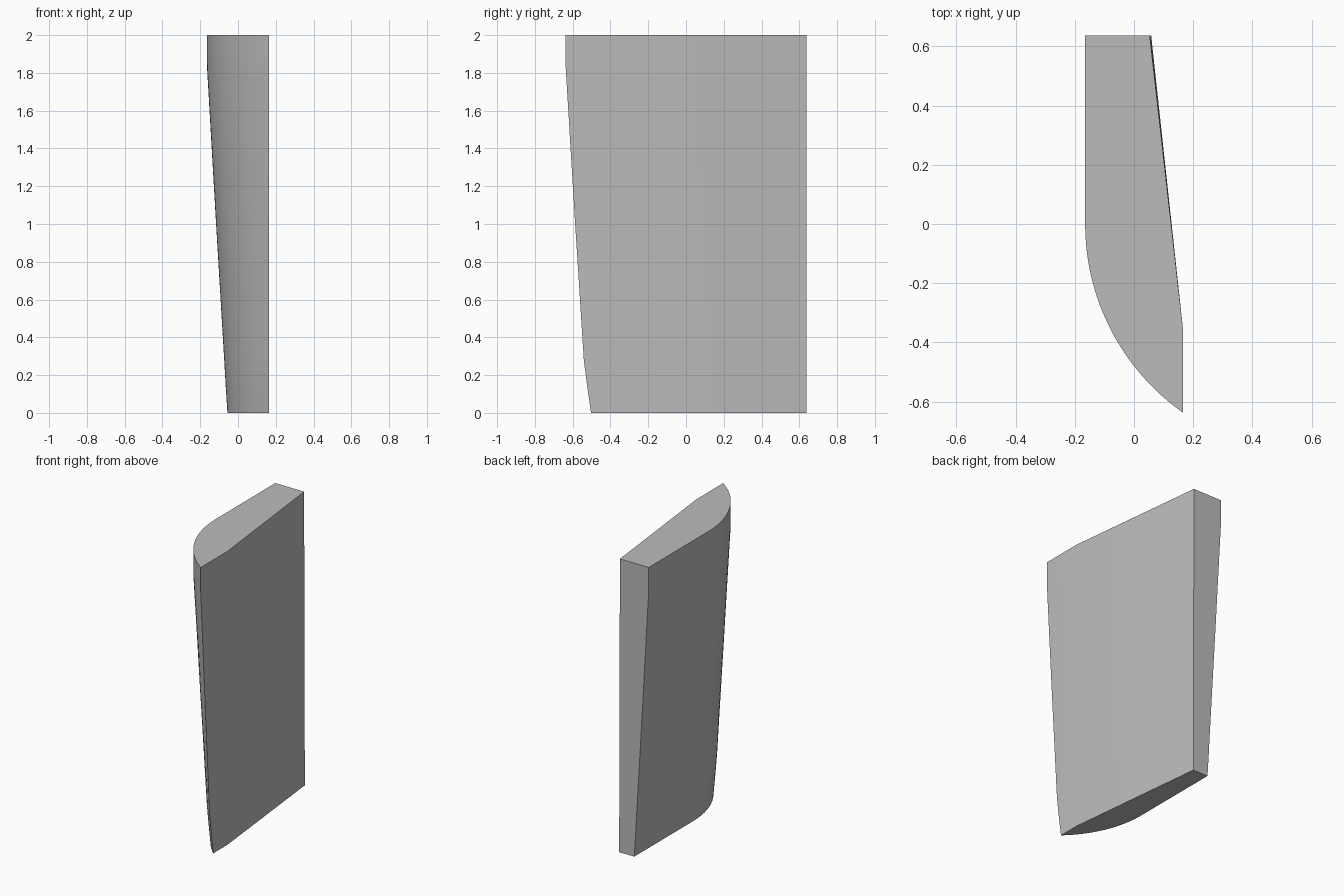
import bpy, bmesh, math

cube = bpy.data.objects.get("Cube")
if cube:
    bpy.data.objects.remove(cube)

# Plain grey material
grey = bpy.data.materials.new("plain grey")
grey.use_nodes = True
colour = (0.5, 0.5, 0.5, 1)
grey.diffuse_color = colour
grey.node_tree.nodes["Principled BSDF"].inputs["Base Color"].default_value = colour

FRONT_X, BACK_Y, CORNER_Y = 0.165, 0.637, -0.35
ARC_STEPS = 24


def section(z, side_x, tip_y, back_x):
    """Closed outline: flat back, straight side, arc to the tip, slanted face."""
    width = FRONT_X - side_x
    radius = (width ** 2 + tip_y ** 2) / (2 * width)
    sweep = math.atan2(-tip_y, radius - width)
    pts = [(back_x, BACK_Y, z), (side_x, BACK_Y, z)]
    for i in range(ARC_STEPS + 1):
        a = sweep * i / ARC_STEPS
        pts.append((side_x + radius * (1 - math.cos(a)), -radius * math.sin(a), z))
    pts.append((FRONT_X, CORNER_Y, z))
    return pts


# Height, straight side x, tip y, back corner x
levels = [
    (0.0, -0.056, -0.503, 0.058),
    (0.14, -0.065, -0.523, 0.058),
    (0.28, -0.073, -0.541, 0.057),
    (1.05, -0.119, -0.59, 0.055),
    (1.83, -0.164, -0.637, 0.053),
    (2.0, -0.165, -0.637, 0.053),
]

# Tapered blade lofted through the sections
bm = bmesh.new()
rings = [[bm.verts.new(p) for p in section(*lv)] for lv in levels]
n = len(rings[0])
for low, high in zip(rings, rings[1:]):
    for i in range(n):
        j = (i + 1) % n
        bm.faces.new((low[i], low[j], high[j], high[i]))
bm.faces.new(rings[0])
bm.faces.new(rings[-1])
bmesh.ops.recalc_face_normals(bm, faces=bm.faces)
mesh = bpy.data.meshes.new("tapered_blade")
bm.to_mesh(mesh)
bm.free()
mesh.materials.append(grey)
blade = bpy.data.objects.new("tapered_blade", mesh)
bpy.context.collection.objects.link(blade)

# Smooth curved nose with crisp edges
bpy.ops.object.select_all(action="DESELECT")
blade.select_set(True)
bpy.context.view_layer.objects.active = blade
bpy.ops.object.shade_smooth_by_angle(angle=math.radians(7))
